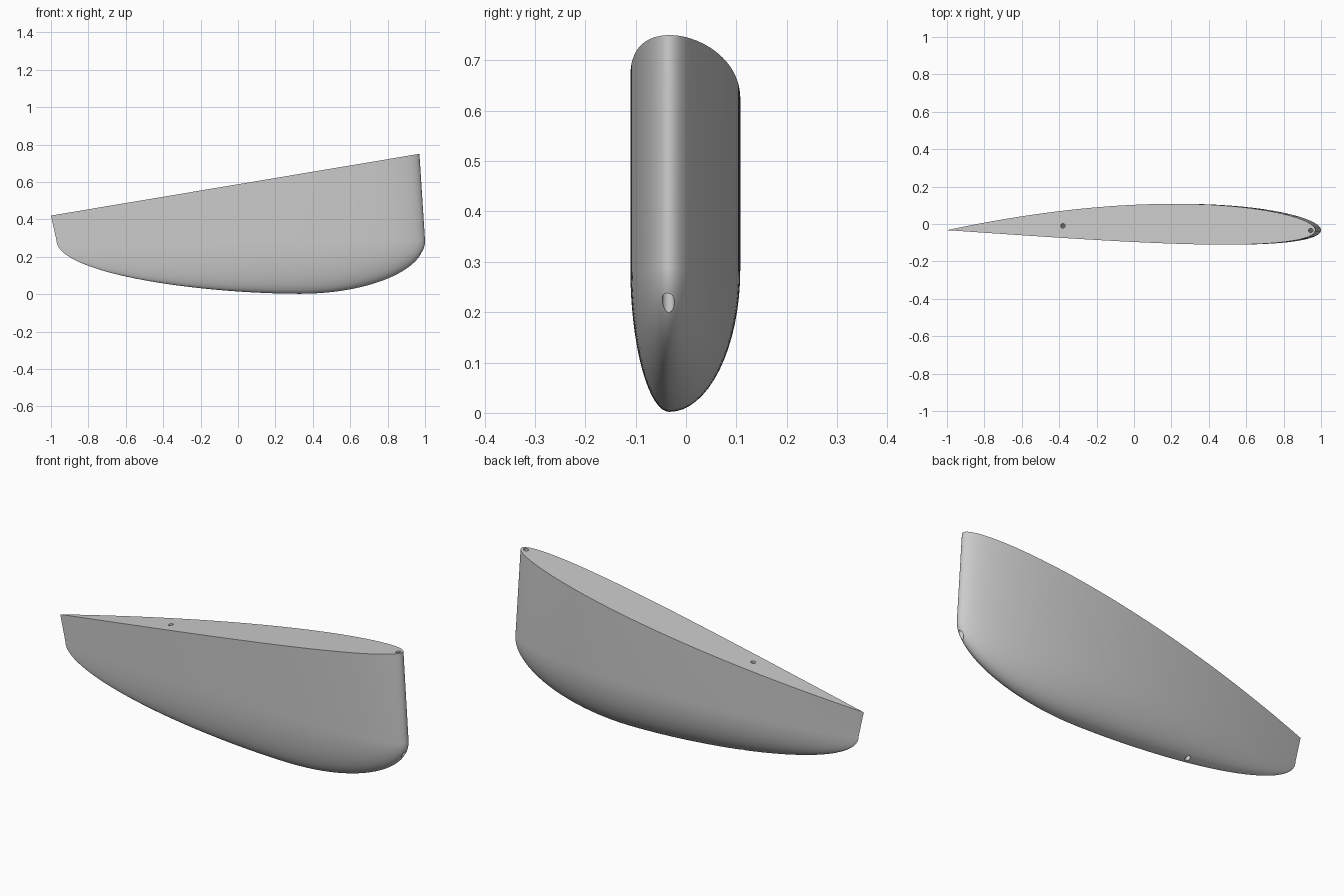
import bpy, bmesh, math
from mathutils import Vector

if "Cube" in bpy.data.objects:
    bpy.data.objects.remove(bpy.data.objects["Cube"])

grey = bpy.data.materials.new("light grey")
grey.use_nodes = True
grey.diffuse_color = (0.6, 0.6, 0.6, 1)
grey.node_tree.nodes["Principled BSDF"].inputs["Base Color"].default_value = grey.diffuse_color

CHORD_Y = -0.033    # straight line between nose and tail
JOINT_Z = 0.285     # where the straight wall meets the rounded underside
DEPTH = 0.283
DEEPEST_X = 0.33
STATIONS, ARC = 96, 32


def foil(u):
    """Half thickness and camber, u = 0 at the nose and 1 at the tail."""
    return 0.279 * math.sqrt(u) * (1 - u), 0.145 * u * (1 - u)


def belly(x):
    """Depth of the underside below the joint."""
    if x > DEEPEST_X:
        s, p = (x - DEEPEST_X) / (1 - DEEPEST_X), 2
    else:
        s, p = (DEEPEST_X - x) / (DEEPEST_X + 0.97), 1.8
    return DEPTH * math.sqrt(max(0, 1 - min(s, 1) ** p))


def station(u):
    """One section: down the back wall, round the belly, up the front wall."""
    half, camber = foil(u)
    x_top, x_joint = 0.97 - 1.97 * u, 1 - 1.97 * u
    z_top = 0.42 + (x_top + 1) * 0.33 / 1.97
    back, front = camber + half, camber - half
    pts = [Vector((x_top, CHORD_Y + back, z_top))]
    for i in range(ARC + 1):
        a = math.pi * i / ARC
        side = back if a <= math.pi / 2 else -front
        pts.append(Vector((x_joint, CHORD_Y + side * math.cos(a),
                           JOINT_Z - belly(x_joint) * math.sin(a))))
    pts.append(Vector((x_top, CHORD_Y + front, z_top)))
    return pts


# Hull skin lofted from nose to tail, with a flat sloping deck
bm = bmesh.new()
rows = []
for i in range(STATIONS + 1):
    u = (1 - math.cos(math.pi * i / STATIONS)) / 2
    rows.append([bm.verts.new(p) for p in station(u)])
for a, b in zip(rows, rows[1:]):
    for j in range(len(a) - 1):
        bm.faces.new((a[j], a[j + 1], b[j + 1], b[j]))
bmesh.ops.remove_doubles(bm, verts=bm.verts, dist=0.00002)
bmesh.ops.dissolve_degenerate(bm, edges=bm.edges, dist=0.00001)
bmesh.ops.holes_fill(bm, edges=[e for e in bm.edges if e.is_boundary], sides=0)
bmesh.ops.recalc_face_normals(bm, faces=bm.faces)
mesh = bpy.data.meshes.new("fin_hull")
bm.to_mesh(mesh)
bm.free()
hull = bpy.data.objects.new("fin_hull", mesh)
bpy.context.collection.objects.link(hull)
mesh.materials.append(grey)


def rod_hole(name, x, y):
    """Bore a narrow raked hole from deck to underside."""
    z_deck = 0.42 + (x + 1) * 0.33 / 1.97
    top = Vector((x, y, z_deck))
    axis = Vector((x + 0.03, y, JOINT_Z)) - top
    start, end = top - axis * 0.3, top + axis * (z_deck + 0.1) / (z_deck - JOINT_Z)
    bpy.ops.mesh.primitive_cylinder_add(vertices=24, radius=0.012,
                                        depth=(end - start).length,
                                        location=(start + end) / 2)
    cutter = bpy.context.object
    cutter.name = name
    cutter.rotation_euler = (end - start).to_track_quat('Z', 'Y').to_euler()
    cutter.data.materials.append(grey)
    cut = hull.modifiers.new(name, 'BOOLEAN')
    cut.operation, cut.solver, cut.object = 'DIFFERENCE', 'EXACT', cutter
    return cutter


cutters = [rod_hole("nose_hole_cutter", 0.945, -0.035),
           rod_hole("tail_hole_cutter", -0.38, -0.01)]

# Apply the bores and shade
bpy.ops.object.select_all(action='DESELECT')
hull.select_set(True)
bpy.context.view_layer.objects.active = hull
for cutter in cutters:
    bpy.ops.object.modifier_apply(modifier=cutter.name)
    bpy.data.objects.remove(cutter)
bpy.ops.object.shade_smooth_by_angle(angle=math.radians(30))
